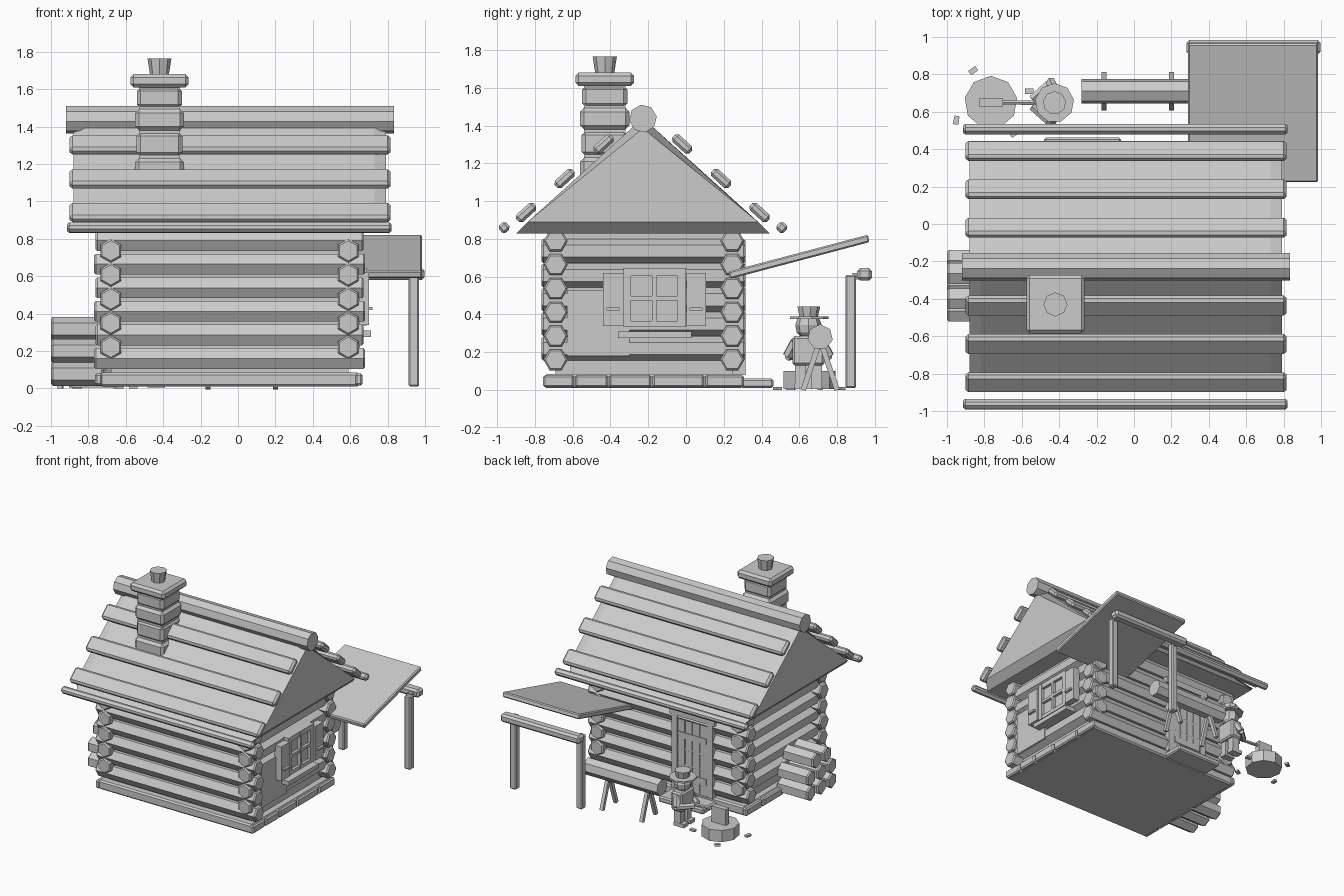
import bpy, math
from mathutils import Vector, Euler

mat = bpy.data.materials.new("plain_grey")
mat.diffuse_color = (0.6, 0.6, 0.6, 1)


def loft(name, rings):
    """Solid skin through a list of equal-length point rings, capped at both ends."""
    n = len(rings[0])
    verts = [tuple(p) for r in rings for p in r]
    faces = [tuple(reversed(range(n))), tuple(range(len(verts) - n, len(verts)))]
    for k in range(len(rings) - 1):
        for i in range(n):
            j = (i + 1) % n
            faces.append((k * n + i, k * n + j, (k + 1) * n + j, (k + 1) * n + i))
    me = bpy.data.meshes.new(name)
    me.from_pydata(verts, [], faces)
    me.materials.append(mat)
    ob = bpy.data.objects.new(name, me)
    bpy.context.collection.objects.link(ob)
    return ob


def box(name, x, y, z, bevel=0.0, rot=(0, 0, 0)):
    """Box from (min, max) pairs, optionally rotated about its centre."""
    c = Vector([(a + b) / 2 for a, b in (x, y, z)])
    h = [(b - a) / 2 for a, b in (x, y, z)]
    ring = [[(sx * h[0], sy * h[1], s * h[2])
             for sx, sy in ((-1, -1), (1, -1), (1, 1), (-1, 1))] for s in (-1, 1)]
    ob = loft(name, ring)
    ob.location, ob.rotation_euler = c, Euler(rot)
    if bevel:
        m = ob.modifiers.new("bevel", 'BEVEL')
        m.width, m.segments = bevel, 1
    return ob


def rod(name, a, b, r, sides=6, phase=0.0, r2=None, chamfer=0.0):
    """Many-sided rod from a to b; the chamfer softens its ends."""
    a, b = Vector(a), Vector(b)
    d = (b - a).normalized()
    ref = Vector((0, 1, 0)) if abs(d.z) > 0.95 else Vector((0, 0, 1))
    u = (ref - d * ref.dot(d)).normalized()
    v = d.cross(u)
    r2 = r if r2 is None else r2

    def ring(p, rad):
        t = [phase + math.tau * i / sides for i in range(sides)]
        return [p + u * (rad * math.cos(q)) + v * (rad * math.sin(q)) for q in t]
    rings = [ring(a, r), ring(b, r2)]
    if chamfer:
        rings = [ring(a, r - chamfer), ring(a + d * chamfer, r),
                 ring(b - d * chamfer, r2), ring(b, r2 - chamfer)]
    return loft(name, rings)


# Foundation slab with stones along its edges
box("foundation", (-0.74, 0.65), (-0.75, 0.30), (0.01, 0.085), 0.012)
cuts = [-0.76, -0.59, -0.41, -0.18, 0.10, 0.31]
for a, b in zip(cuts, cuts[1:]):
    for x in (-0.745, 0.645):
        box("foundation_stone", (x - 0.02, x + 0.02), (a + 0.004, b - 0.004), (0.015, 0.08), 0.01)

# Log walls: long logs flat side up, side logs point up
box("wall_core", (-0.68, 0.59), (-0.69, 0.25), (0.08, 0.84))
for k in range(6):
    z = 0.16 + 0.126 * k
    for y in (-0.69, 0.245):
        e = 0.008 * (k % 2)
        rod("long_log", (-0.77 + e, y, z), (0.68 - e, y, z), 0.064, 6, math.pi / 6, chamfer=0.01)
for k in range(5):
    z = 0.22 + 0.129 * k
    for x in (-0.68, 0.59):
        rod("side_log", (x, -0.765, z), (x, 0.315, z), 0.064, 6, 0, chamfer=0.01)
box("wall_board", (0.6, 0.652), (-0.63, -0.30), (0.18, 0.53))

# Gable roof: a prism with chamfered ends
CY = -0.228
def gable(x, half, low, top):
    return [(x, CY - half, low), (x, CY + half, low), (x, CY, top)]
loft("roof", [gable(-0.88, 0.61, 0.89, 1.385), gable(-0.82, 0.67, 0.83, 1.44),
              gable(0.73, 0.67, 0.83, 1.44), gable(0.79, 0.61, 0.89, 1.385)])
rod("ridge_log", (-0.92, CY, 1.437), (0.835, CY, 1.437), 0.074, 8, 0.15)
slope = math.atan2(0.61, 0.67)
for s in (-1, 1):
    for off, z in ((0.618, 0.94), (0.414, 1.12), (0.208, 1.302)):
        y = CY + s * off
        box("roof_batten", (-0.90, 0.815), (y - 0.062, y + 0.062), (z - 0.026, z + 0.026),
            0.015, (-s * slope, 0, 0))
    y = CY + s * 0.735
    box("eave_pole", (-0.915, 0.822), (y - 0.026, y + 0.026), (0.834, 0.886), 0.013, (-s * slope, 0, 0))

# Chimney
def square(name, x, y, h, z0, z1, bevel):
    box(name, (x - h, x + h), (y - h, y + h), (z0, z1), bevel)
KX, KY = -0.42, -0.43
for z0, z1, h in ((1.06, 1.23, 0.13), (1.24, 1.37, 0.122), (1.38, 1.493, 0.13), (1.497, 1.61, 0.12)):
    square("chimney_block", KX, KY, h, z0, z1, 0.02)
square("chimney_core", KX, KY, 0.11, 1.05, 1.62, 0)
square("chimney_cap", KX, KY, 0.156, 1.61, 1.68, 0.018)
rod("chimney_pot", (KX, KY, 1.675), (KX, KY, 1.765), 0.05, 8, 0, 0.064)

# Side window: frame bars, panes, shutters, sill
box("window_backing", (0.6, 0.665), (-0.33, 0.0), (0.335, 0.645))
for y0, y1 in ((-0.33, -0.29), (-0.18, -0.155), (-0.045, 0.0)):
    box("window_upright", (0.64, 0.69), (y0, y1), (0.335, 0.645))
for z0, z1 in ((0.335, 0.365), (0.475, 0.498), (0.605, 0.645)):
    box("window_rail", (0.64, 0.688), (-0.33, 0.0), (z0, z1))
for y0, y1 in ((-0.44, -0.332), (0.002, 0.105)):
    box("shutter", (0.64, 0.70), (y0, y1), (0.34, 0.62))
    c = (y0 + y1) / 2
    box("shutter_handle", (0.69, 0.72), (c - 0.035, c + 0.035), (0.42, 0.436))
box("window_sill", (0.62, 0.712), (-0.36, 0.03), (0.275, 0.31))

# Back door with frame, planks and step
box("door", (-0.41, -0.14), (0.2, 0.30), (0.08, 0.66))
for k in range(4):
    box("door_plank", (-0.405 + 0.067 * k, -0.345 + 0.067 * k), (0.28, 0.308), (0.09, 0.655))
for z in (0.2, 0.53):
    box("door_brace", (-0.40, -0.15), (0.30, 0.314), (z - 0.025, z + 0.025))
for x in (-0.435, -0.115):
    box("door_post", (x - 0.025, x + 0.025), (0.2, 0.314), (0.08, 0.70))
box("door_lintel", (-0.48, -0.07), (0.2, 0.315), (0.68, 0.73))
box("door_step", (-0.48, -0.07), (0.29, 0.462), (0.012, 0.06), 0.01)

# Lean-to shelter
box("shelter_roof", (0.29, 0.985), (0.215, 0.98), (0.685, 0.725), 0.008, (math.radians(14.8), 0, 0))
box("shelter_beam", (0.28, 0.998), (0.905, 0.985), (0.58, 0.645), 0.016)
for x in (0.34, 0.94):
    box("shelter_post", (x - 0.028, x + 0.028), (0.843, 0.90), (0.01, 0.61), 0.008)
    box("post_peg", (x - 0.02, x + 0.02), (0.88, 0.92), (0.585, 0.62))

# Log resting on trestles
rod("sawing_log", (-0.28, 0.71, 0.28), (0.39, 0.71, 0.28), 0.068, 7)
for x in (-0.16, 0.2):
    for s in (-1, 1):
        rod("trestle_leg", (x, 0.71 + s * 0.09, 0.0), (x, 0.71 - s * 0.012, 0.30), 0.02, 4, math.pi / 4)

# Firewood stack
for z, ys in ((0.078, (-0.465, -0.33, -0.195)), (0.2, (-0.465, -0.33, -0.195)), (0.318, (-0.40, -0.265))):
    for y in ys:
        rod("firewood", (-1.0, y, z), (-0.72, y, z), 0.064, 6, 0, chamfer=0.01)

# Woodcutter
MX, MY = -0.425, 0.648
for s in (-1, 1):
    y = MY + s * 0.043
    box("leg", (MX - 0.03, MX + 0.03), (y - 0.028, y + 0.028), (0.01, 0.15))
    box("boot", (MX - 0.06, MX + 0.035), (y - 0.03, y + 0.03), (0.005, 0.035))
    rod("upper_arm", (MX, MY + s * 0.07, 0.255), (MX - 0.02, MY + s * 0.11, 0.18), 0.028, 6)
    rod("forearm", (MX - 0.02, MY + s * 0.11, 0.18), (MX - 0.12, MY + s * 0.02, 0.185), 0.023, 6)
box("torso", (MX - 0.05, MX + 0.05), (MY - 0.085, MY + 0.085), (0.13, 0.285), 0.012)
rings = ((0.275, 0.03), (0.305, 0.062), (0.345, 0.07), (0.385, 0.055))
loft("head", [[(MX + r * math.cos(math.tau * i / 8), MY + r * math.sin(math.tau * i / 8), z)
               for i in range(8)] for z, r in rings])
rod("hat_brim", (MX, MY, 0.376), (MX, MY, 0.39), 0.105, 9)
rod("hat_crown", (MX, MY, 0.385), (MX, MY, 0.442), 0.05, 9, 0, 0.062)

# Chopping stump, split block, axe and wood chips
rod("stump", (-0.765, 0.65, 0.005), (-0.765, 0.65, 0.10), 0.142, 9)
box("split_block", (-0.83, -0.70), (0.628, 0.672), (0.10, 0.23))
rod("axe_handle", (-0.50, 0.648, 0.185), (-0.75, 0.65, 0.2), 0.013, 6)
for x, y, a in ((-0.86, 0.82, 0.6), (-0.95, 0.555, 1.4), (-0.56, 0.71, 0.0), (-0.64, 0.485, 0.5)):
    box("wood_chip", (x - 0.023, x + 0.023), (y - 0.014, y + 0.014), (0.0, 0.016), 0, (0, 0, a))
